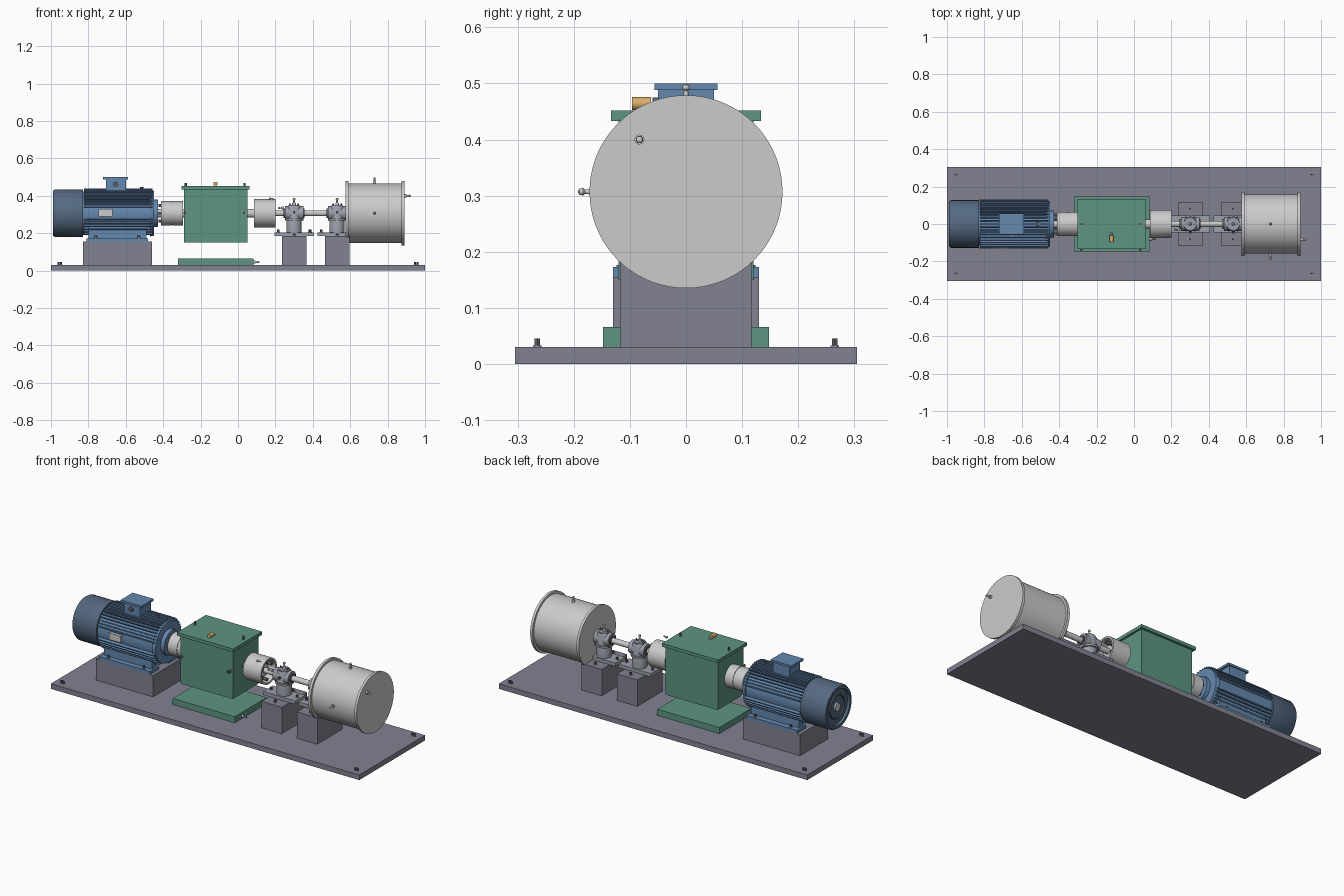
import bpy, bmesh, math
from mathutils import Vector, Matrix

if "Cube" in bpy.data.objects:
    bpy.data.objects.remove(bpy.data.objects["Cube"])

AXIS_Z = 0.307  # height of the drive line


def material(name, rgb):
    m = bpy.data.materials.new(name)
    m.diffuse_color = (*rgb, 1)
    m.use_nodes = True
    m.node_tree.nodes["Principled BSDF"].inputs["Base Color"].default_value = m.diffuse_color
    return m


STEEL = material("frame_grey", (0.22, 0.225, 0.28))
BLUE = material("motor_blue", (0.13, 0.25, 0.43))
NAVY = material("cowl_blue", (0.09, 0.14, 0.22))
GREEN = material("gearbox_green", (0.11, 0.30, 0.22))
BRASS = material("brass", (0.72, 0.42, 0.15))
DARK = material("bolt_dark", (0.12, 0.12, 0.14))
CAST = material("bearing_grey", (0.33, 0.35, 0.40))


def finish(bm, name, mat, smooth=False):
    bmesh.ops.recalc_face_normals(bm, faces=bm.faces)
    me = bpy.data.meshes.new(name)
    bm.to_mesh(me)
    bm.free()
    if smooth:
        for p in me.polygons:
            p.use_smooth = True
        me.set_sharp_from_angle(angle=math.radians(35))
    if mat:
        me.materials.append(mat)
    ob = bpy.data.objects.new(name, me)
    bpy.context.collection.objects.link(ob)
    return ob


def box(name, x, y, z, mat=None):
    """Box from (min, max) pairs."""
    bm = bmesh.new()
    size = [b - a for a, b in (x, y, z)]
    mid = [(a + b) / 2 for a, b in (x, y, z)]
    bmesh.ops.create_cube(bm, size=1, matrix=Matrix.Translation(mid) @ Matrix.Diagonal((*size, 1)))
    return finish(bm, name, mat)


def lathe(name, profile, origin=(0, 0, AXIS_Z), direction=(1, 0, 0), mat=None, n=64):
    """Revolve (distance, radius) points about a direction."""
    rot = Vector((0, 0, 1)).rotation_difference(Vector(direction)).to_matrix().to_4x4()
    m = Matrix.Translation(origin) @ rot
    bm = bmesh.new()
    rings = []
    for t, r in profile:
        if r == 0:
            rings.append([bm.verts.new(m @ Vector((0, 0, t)))] * n)
        else:
            rings.append([bm.verts.new(m @ Vector((r * math.cos(a), r * math.sin(a), t)))
                          for a in (2 * math.pi * i / n for i in range(n))])
    for a, b in zip(rings, rings[1:]):
        for i in range(n):
            j = (i + 1) % n
            quad = list(dict.fromkeys((a[i], a[j], b[j], b[i])))
            if len(quad) > 2:
                bm.faces.new(quad)
    return finish(bm, name, mat, n > 8)


def rod(name, a, b, r, mat=None, n=64, **kw):
    return lathe(name, [(a, 0), (a, r), (b, r), (b, 0)], mat=mat, n=n, **kw)


def bolt(name, loc, d=(0, 0, 1), r=0.009, h=0.014):
    lathe(name + "_washer", [(0, 0), (0, r * 1.35), (0.003, r * 1.35), (0.003, 0)], loc, d, CAST, 24)
    rod(name + "_head", 0.003, h, r, DARK, 6, origin=loc, direction=d)


def nipple(name, loc, d, s=1.0):
    prof = [(0, 0), (0, .008), (.010, .008), (.010, .0045), (.020, .0035), (.023, .006),
            (.029, .005), (.032, 0)]
    lathe(name, [(t * s, r * s) for t, r in prof], loc, d, None, 16)


# Base plate and anchor bolts
box("base_plate", (-1, 1), (-.305, .305), (0, .03), STEEL)
for sx in (-1, 1):
    for sy in (-1, 1):
        for dx in (-.007, .007):
            bolt("anchor_bolt", (sx * .953 + dx, sy * .265, .03), r=.0055, h=.015)

# Motor plinth and feet
box("motor_plinth", (-.83, -.46), (-.13, .13), (.03, .155), STEEL)
for s in (-1, 1):
    def span(a, b):
        return tuple(sorted((s * a, s * b)))
    box("motor_foot", (-.81, -.48), span(.045, .13), (.155, .173), BLUE)
    box("motor_foot_web", (-.80, -.49), span(.06, .098), (.173, .25), BLUE)
    for x in (-.76, -.53):
        bolt("foot_bolt", (x, s * .114, .173), r=.007)

# Motor body, end bell and shaft
lathe("motor_body", [(-.84, 0), (-.84, .116), (-.47, .116), (-.47, .124), (-.45, .120),
                     (-.45, .074), (-.428, .072), (-.428, 0)], mat=BLUE)
rod("motor_shaft", -.44, -.29, .024)

# Cooling fins, left off around the nameplate sides and the feet
bm = bmesh.new()
N = 44
for i in range(N):
    a = 2 * math.pi * i / N
    if abs(math.cos(a)) > .965 or math.sin(a) < -.85:
        continue
    m = (Matrix.Translation((-.64, 0, AXIS_Z)) @ Matrix.Rotation(-a, 4, 'X')
         @ Matrix.Translation((0, -.122, 0)) @ Matrix.Diagonal((.365, .022, .006, 1)))
    bmesh.ops.create_cube(bm, size=1, matrix=m)
finish(bm, "motor_cooling_fins", BLUE)

# Fan cowl with recessed grille and hub
lathe("fan_cowl", [(-.83, 0), (-.83, .127), (-.978, .127), (-.99, .12), (-.99, .104),
                   (-.975, .102), (-.975, 0)], mat=NAVY)
lathe("grille_ring", [(-.974, .07), (-.983, .07), (-.983, .064), (-.974, .064), (-.974, .07)], mat=NAVY)
rod("fan_hub", -.985, -.974, .024, n=32)

# Terminal box, cable gland, nameplate, lifting point
box("terminal_box", (-.705, -.60), (-.05, .05), (.41, .49), BLUE)
box("terminal_lid", (-.722, -.587), (-.056, .056), (.488, .50), BLUE)
rod("cable_gland", 0, .010, .013, DARK, 24, origin=(-.655, -.05, .462), direction=(0, -1, 0))
box("nameplate", (-.745, -.67), (-.130, -.112), (.29, .33))
bolt("lifting_point", (-.515, 0, .43), r=.009, h=.016)

# Input coupling
lathe("input_coupling", [(-.412, .024), (-.412, .065), (-.352, .065), (-.352, .062), (-.348, .062),
                         (-.348, .065), (-.295, .065), (-.295, .024)])
for k in range(6):
    a = k * math.pi / 3
    rod("coupling_pin", -.425, -.41, .007, DARK, 16,
        origin=(0, .048 * math.cos(a), AXIS_Z + .048 * math.sin(a)))

# Gearbox
box("gearbox_foot_plate", (-.32, .083), (-.148, .148), (.03, .066), GREEN)
box("gearbox_body", (-.29, .05), (-.12, .12), (.15, .436), GREEN)
box("gearbox_lid", (-.302, .062), (-.134, .134), (.433, .452), GREEN)
rod("gearbox_breather", -.062, -.096, .0115, BRASS, 24, origin=(-.12, 0, .464), direction=(0, 1, 0))
rod("breather_stem", -.045, -.064, .005, None, 16, origin=(-.12, 0, .456), direction=(0, 1, 0))
nipple("drain_tap", (.083, -.08, .046), (1, 0, 0))
for x in (-.28, .035):
    bolt("lid_bolt", (x, 0, .452), r=.006, h=.018)
    bolt("side_bolt", (x - .002, -.12, .31), (0, -1, 0), r=.007, h=.022)

# Output shaft and open cup coupling
rod("main_shaft", .04, .60, .016)
rod("gearbox_output_hub", .05, .09, .024, n=40)
lathe("output_coupling", [(.085, .016), (.085, .075), (.20, .075), (.20, .064), (.10, .064), (.10, .016)])
rod("coupling_hub", .095, .175, .034, n=40)
for k in range(6):
    a = (k + .5) * math.pi / 3
    rod("cup_pin", .098, .19, .009, DARK, 16,
        origin=(0, .05 * math.cos(a), AXIS_Z + .05 * math.sin(a)))
nipple("coupling_nipple", (.165, -.062, .385), (1, 0, 0), .8)

# Two bearing pedestals
for x in (.30, .53):
    box("bearing_plinth", (x - .066, x + .066), (-.117, .117), (.03, .185), STEEL)
    box("bearing_foot", (x - .105, x + .105), (-.045, .045), (.185, .205), CAST)
    lathe("bearing_housing", [(.205, 0), (.205, .04), (.335, .04), (.345, .034), (.345, 0)],
          (x, 0, 0), (0, 0, 1), CAST, 40)
    rod("bearing_collar", .268, .280, .048, CAST, 40, origin=(x, 0, 0), direction=(0, 0, 1))
    rod("bearing_cap", .335, .350, .03, CAST, 40, origin=(x, 0, 0), direction=(0, 0, 1))
    rod("bearing_barrel", x - .05, x + .05, .038, CAST, 40)
    rod("bearing_seal", x - .056, x + .056, .026, DARK, 40)
    nipple("grease_nipple", (x, 0, .35), (0, 0, 1), 1.25)
    bolt("bearing_front_bolt", (x, -.036, .312), (0, -1, 0), r=.007, h=.016)
    for s in (-1, 1):
        bolt("plinth_bolt", (x, s * .082, .185), r=.007)
        bolt("foot_bolt", (x + s * .085, 0, .205), r=.007)
        bolt("cap_bolt", (x + s * .022, 0, .35), r=.004, h=.010)
nipple("shaft_side_nipple", (.245, -.03, .335), (-1, 0, 0))

# Drum with two rim flanges
lathe("drum", [(.575, 0), (.575, .172), (.59, .172), (.59, .159), (.875, .159),
               (.875, .172), (.89, .172), (.89, 0)], n=72)
nipple("drum_top_nipple", (.73, 0, AXIS_Z + .158), (0, 0, 1), 1.1)
nipple("drum_front_nipple", (.73, -.158, AXIS_Z), (0, -1, 0), 1.1)
nipple("drum_end_nipple", (.89, -.083, .40), (1, 0, 0), 1.1)
